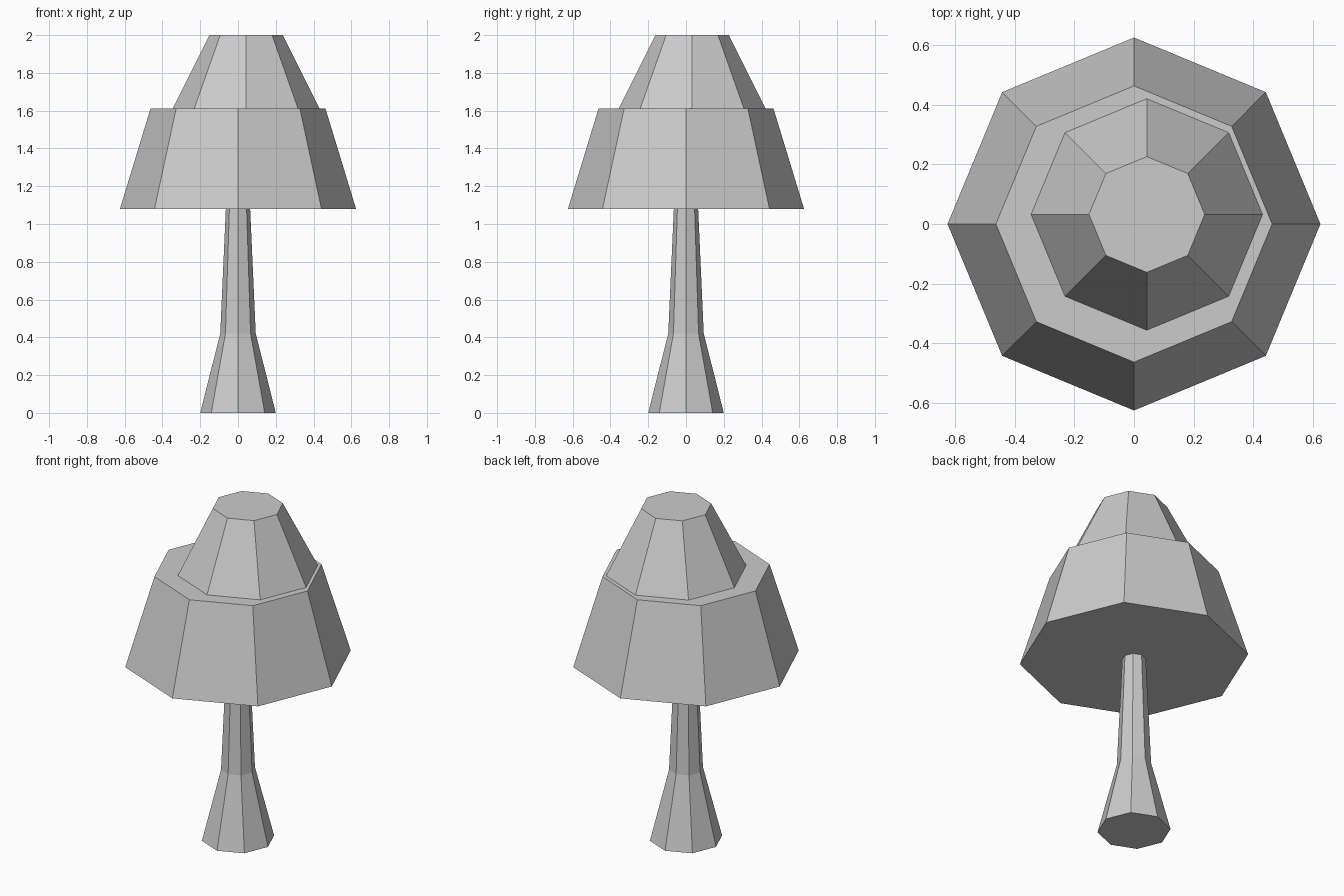
import bpy, bmesh
from math import cos, sin, pi

if "Cube" in bpy.data.objects:
    bpy.data.objects.remove(bpy.data.objects["Cube"])

SIDES = 8


def lathe(name, profile, centre=(0, 0)):
    """Closed, flat-faced octagonal solid from (radius, z) rings."""
    bm = bmesh.new()
    rings = [[bm.verts.new((centre[0] + r * cos(2 * pi * i / SIDES),
                            centre[1] + r * sin(2 * pi * i / SIDES), z))
              for i in range(SIDES)] for r, z in profile]
    for a, b in zip(rings, rings[1:]):
        for i in range(SIDES):
            j = (i + 1) % SIDES
            bm.faces.new((a[i], a[j], b[j], b[i]))
    bm.faces.new(rings[0][::-1])
    bm.faces.new(rings[-1])
    mesh = bpy.data.meshes.new(name)
    bm.to_mesh(mesh)
    bm.free()
    obj = bpy.data.objects.new(name, mesh)
    bpy.context.collection.objects.link(obj)
    return obj


# Trunk with flared foot, its top just seated in the foliage
lathe("trunk", [(0.20, 0), (0.094, 0.42), (0.064, 1.09)])

# Wide lower tier of foliage
lathe("lower_foliage", [(0.625, 1.08), (0.463, 1.612)])

# Smaller upper tier, set slightly off centre
lathe("upper_foliage", [(0.388, 1.612), (0.194, 2.0)], centre=(0.043, 0.032))
